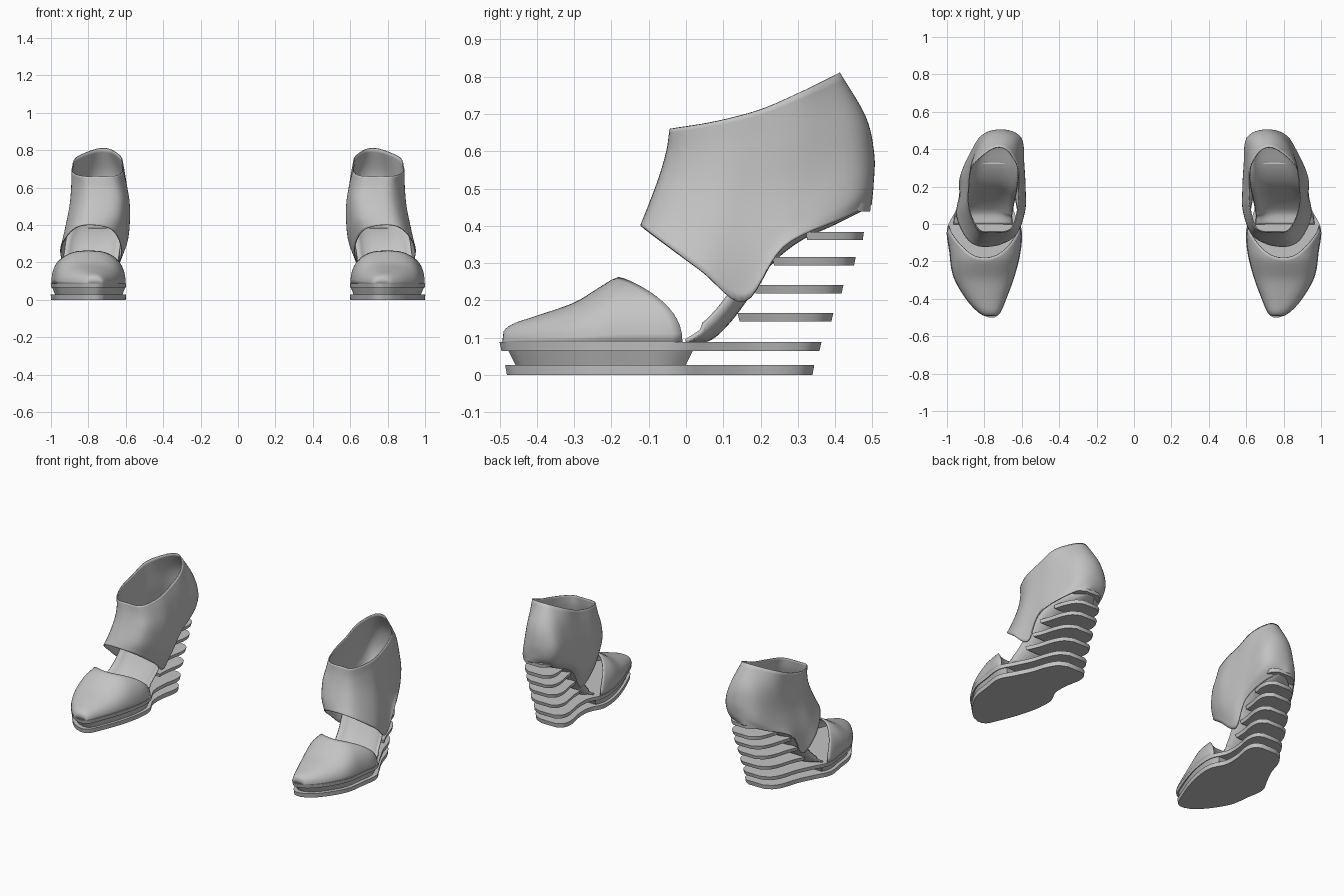
import bpy, math
from mathutils import Vector

if "Cube" in bpy.data.objects:
    bpy.data.objects.remove(bpy.data.objects["Cube"], do_unlink=True)

grey = bpy.data.materials.new("plain grey")
grey.use_nodes = True
grey.diffuse_color = (0.55, 0.55, 0.55, 1)
grey.node_tree.nodes["Principled BSDF"].inputs["Base Color"].default_value = grey.diffuse_color


def spline(keys, steps, closed=False):
    """Smooth curve through the key tuples."""
    keys = [Vector(k) for k in keys]
    n = len(keys)
    out = []
    for i in range(n if closed else n - 1):
        if closed:
            a, b, c, d = (keys[(i + j) % n] for j in (-1, 0, 1, 2))
        else:
            b, c = keys[i], keys[i + 1]
            a = keys[i - 1] if i else b * 2 - c
            d = keys[i + 2] if i + 2 < n else c * 2 - b
        for s in range(steps):
            t = s / steps
            m, k = (c - a) / 2, (d - b) / 2
            out.append(b + m * t + (c * 3 - b * 3 - m * 2 - k) * t**2
                       + (b * 2 - c * 2 + m + k) * t**3)
    return out if closed else out + [keys[-1]]


def make(name, verts, faces, thickness=0):
    """Mesh object mirrored into a pair."""
    mesh = bpy.data.meshes.new(name)
    mesh.from_pydata([tuple(v) for v in verts], [], faces)
    mesh.validate()
    mesh.materials.append(grey)
    obj = bpy.data.objects.new(name, mesh)
    bpy.context.collection.objects.link(obj)
    bpy.ops.object.select_all(action='DESELECT')
    obj.select_set(True)
    bpy.context.view_layer.objects.active = obj
    bpy.ops.object.mode_set(mode='EDIT')
    bpy.ops.mesh.select_all(action='SELECT')
    bpy.ops.mesh.normals_make_consistent(inside=False)
    bpy.ops.object.mode_set(mode='OBJECT')
    bpy.ops.object.shade_smooth_by_angle(angle=math.radians(40))
    if thickness:
        solid = obj.modifiers.new("thickness", 'SOLIDIFY')
        solid.thickness = thickness
        solid.offset = 0
    mirror = obj.modifiers.new("pair", 'MIRROR')
    mirror.use_mirror_merge = False
    return obj


def loft(name, rows, closed=False, thickness=0):
    """Skin of quads across rows of equal length."""
    n = len(rows[0])
    faces = []
    for r in range(len(rows) - 1):
        for i in range(n if closed else n - 1):
            j = (i + 1) % n
            faces.append((r * n + i, r * n + j, (r + 1) * n + j, (r + 1) * n + i))
    return make(name, [v for row in rows for v in row], faces, thickness)


def lookup(table, y):
    """Remaining values of a table at its first value y."""
    for a, b in zip(table, table[1:]):
        if y <= b[0]:
            return a.lerp(b, max(0, (y - a[0]) / (b[0] - a[0])))[1:]
    return table[-1][1:]


# Plan of the sole: y, inner x, outer x
TOE, HEEL = -0.5, 0.36
plan = spline([(TOE, .745, .775), (-.475, .715, .83), (-.4, .682, .9), (-.28, .638, .967),
               (-.15, .606, .988), (-.03, .601, 1), (.07, .643, .953), (.17, .645, .905),
               (.27, .628, .873), (.33, .638, .838), (HEEL, .675, .785)], 6)


def plate(name, z0, z1, y0, y1, low=-1, high=1, shrink=.025, top_shrink=0, narrow=1):
    """Slab with the sole plan stretched over y0..y1, trimmed to low..high."""
    rows = [(y0 + (p[0] - TOE) * (y1 - y0) / (HEEL - TOE), p[1], p[2]) for p in plan]
    rows = [(y, a, a + (b - a) * narrow) for y, a, b in rows if low <= y <= high]
    flat = [(r[1], r[0]) for r in rows] + [(r[2], r[0]) for r in reversed(rows)]
    mid_y = (rows[0][0] + rows[-1][0]) / 2
    n = len(flat)
    verts = []
    for z, k in ((z0, shrink), (z1, top_shrink)):
        verts += [(.775 + (x - .775) * (1 - k), mid_y + (y - mid_y) * (1 - k), z) for x, y in flat]
    faces = [tuple(range(n)), tuple(range(n, 2 * n))]
    faces += [(i, (i + 1) % n, n + (i + 1) % n, n + i) for i in range(n)]
    return make(name, verts, faces)


# Platform: two full soles with a recessed core between
plate("bottom_sole", 0, .027, -.485, .344, shrink=.012)
plate("platform_core", .026, .067, -.485, HEEL, high=.035, shrink=.11, top_shrink=.03)
plate("upper_sole", .065, .088, TOE, .363, shrink=.012)

# Stacked heel plates, each further back and a little narrower
for i, (z, back, front) in enumerate([(.155, .395, .125), (.23, .422, .178), (.305, .455, .23),
                                      (.373, .477, .305), (.45, .497, .41)]):
    plate(f"heel_plate_{i + 1}", z - .011, z + .011, back - HEEL + TOE, back, low=front,
          shrink=.08 if i == 4 else .04, top_shrink=.04 if i == 4 else 0, narrow=1 - .025 * i)

# Toe cap: domed sections over the front of the plan, with a sloped throat
ridge = spline([(TOE, .012), (-.47, .045), (-.4, .07), (-.3, .105), (-.23, .147),
                (-.18, .174), (-.1, .18), (0, .18)], 5)
cap = []
for r in range(25):
    row = []
    for k in range(33):
        a = math.pi * k / 32
        s, c = max(0, math.sin(a)), math.cos(a)
        end = -.01 - .17 * s * s
        y = -.49 + (end + .49) * (r / 24) ** 1.4
        inner, outer = lookup(plan, y)
        half = (outer - inner) / 2 - .006
        x = (inner + outer) / 2 + half * math.copysign(abs(c) ** .85, c)
        rise = lookup(ridge, y)[0] * s ** .85 if r else 0
        row.append((x, y, .086 + rise))
    cap.append(row)
loft("toe_cap", cap, thickness=.006)

# Arched footbed rising from the sole to the heel, with lifted sides
bed = spline([(0, .09, .65, .965), (.06, .097, .655, .955), (.11, .14, .65, .943),
              (.16, .205, .64, .932), (.22, .295, .628, .918), (.3, .362, .622, .89),
              (.4, .41, .63, .84), (.48, .45, .67, .77)], 5)
rows = []
for i, p in enumerate(bed):
    step = bed[min(i + 1, len(bed) - 1)] - bed[max(i - 1, 0)]
    along = Vector((step[0], step[1])).normalized()
    lift = .042 * min(1, i / 6)
    row = []
    for k in range(13):
        u = k / 6 - 1
        h = lift * u ** 4
        row.append((p[2] + (p[3] - p[2]) * (u + 1) / 2, p[0] - along.y * h, p[1] + along.x * h))
    rows.append(row)
loft("footbed", rows, thickness=.012)

# Ankle cuff: rings from the rim down, each with inner x, outer x,
# fullness at the sides and back, and the (y, z) side path from front to back
rings = [
    (.615, .888, .97, .5, [(-.04, .66), (-.028, .662), (.08, .68), (.2, .712), (.31, .76), (.388, .798), (.41, .81)]),
    (.595, .89, .97, .7, [(-.05, .6), (-.03, .6), (.08, .61), (.2, .62), (.33, .65), (.445, .68), (.48, .69)]),
    (.578, .9, .97, .8, [(-.07, .53), (-.045, .53), (.07, .51), (.18, .49), (.32, .52), (.46, .57), (.502, .59)]),
    (.585, .928, .97, .75, [(-.1, .45), (-.07, .44), (.055, .385), (.165, .33), (.29, .41), (.455, .48), (.5, .51)]),
    (.615, .955, .87, .68, [(-.12, .4), (-.085, .373), (.04, .28), (.157, .197), (.26, .343), (.42, .42), (.495, .457)]),
]
outer_fit = [1, .88, 1, 1, .92, .66, 1]
loops = []
for inner, outer, side_full, back_full, path in rings:
    width = [0, .66, .95, side_full, .92, back_full, 0]

    def point(i, side):
        y, z = path[i]
        w = width[i] * (outer_fit[i] if side > 0 else 1)
        x = (inner + outer) / 2 + side * w * (outer - inner) / 2
        return (x + (.01 - .04 * i / 6) * (1 - w), y, z)

    keys = [point(i, 1) for i in range(7)] + [point(i, -1) for i in range(5, 0, -1)]
    loops.append(spline(keys, 6, closed=True))
columns = [spline(col, 6) for col in zip(*loops)]
loft("ankle_cuff", list(zip(*columns)), closed=True, thickness=.006)
